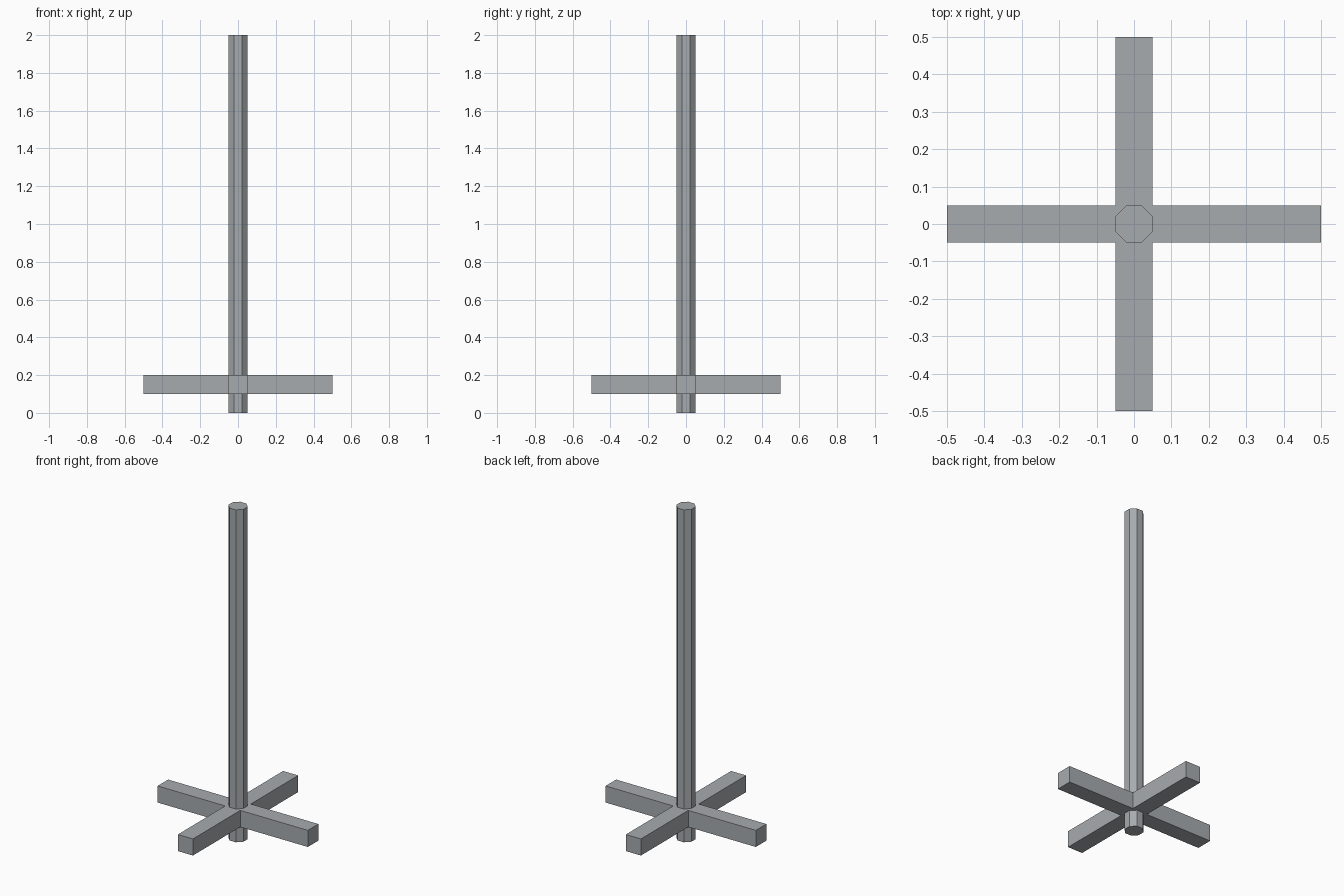
import bpy, bmesh
from math import pi, cos
from mathutils import Matrix, Vector

HALF = 0.05      # half thickness of post and beams
REACH = 0.5      # beam tip distance from the centre
BEAM_Z = 0.15    # beam centre height
HEIGHT = 2.0

cube = bpy.data.objects.get("Cube")
if cube:
    bpy.data.objects.remove(cube, do_unlink=True)

grey = bpy.data.materials.new("metal grey")
colour = (0.39, 0.41, 0.425, 1)
grey.use_nodes = True
grey.diffuse_color = colour
grey.node_tree.nodes["Principled BSDF"].inputs["Base Color"].default_value = colour


def add_object(name, bm):
    bmesh.ops.recalc_face_normals(bm, faces=bm.faces)
    mesh = bpy.data.meshes.new(name)
    bm.to_mesh(mesh)
    bm.free()
    mesh.materials.append(grey)
    obj = bpy.data.objects.new(name, mesh)
    bpy.context.collection.objects.link(obj)
    return obj


# Octagonal post with flats facing the axes
bm = bmesh.new()
radius = HALF / cos(pi / 8)
bmesh.ops.create_cone(bm, cap_ends=True, segments=8, radius1=radius,
                      radius2=radius, depth=HEIGHT)
# Turn the ring only if a corner lies on an axis
if any(abs(v.co.x) < 0.001 for v in bm.verts):
    bmesh.ops.rotate(bm, verts=bm.verts, matrix=Matrix.Rotation(pi / 8, 3, "Z"))
bmesh.ops.translate(bm, verts=bm.verts, vec=(0, 0, HEIGHT / 2))
add_object("post", bm)

# Cross base: a hub block with its four sides drawn out into arms
bm = bmesh.new()
bmesh.ops.create_cube(bm, size=HALF * 2)
bm.normal_update()
sides = [f for f in bm.faces if abs(f.normal.z) < 0.5]
arms = [(f, Vector(f.normal)) for f in sides]
for face, direction in arms:
    tip = bmesh.ops.extrude_discrete_faces(bm, faces=[face])["faces"][0]
    bmesh.ops.translate(bm, verts=tip.verts, vec=direction * (REACH - HALF))
bmesh.ops.translate(bm, verts=bm.verts, vec=(0, 0, BEAM_Z))
add_object("cross_base", bm)
